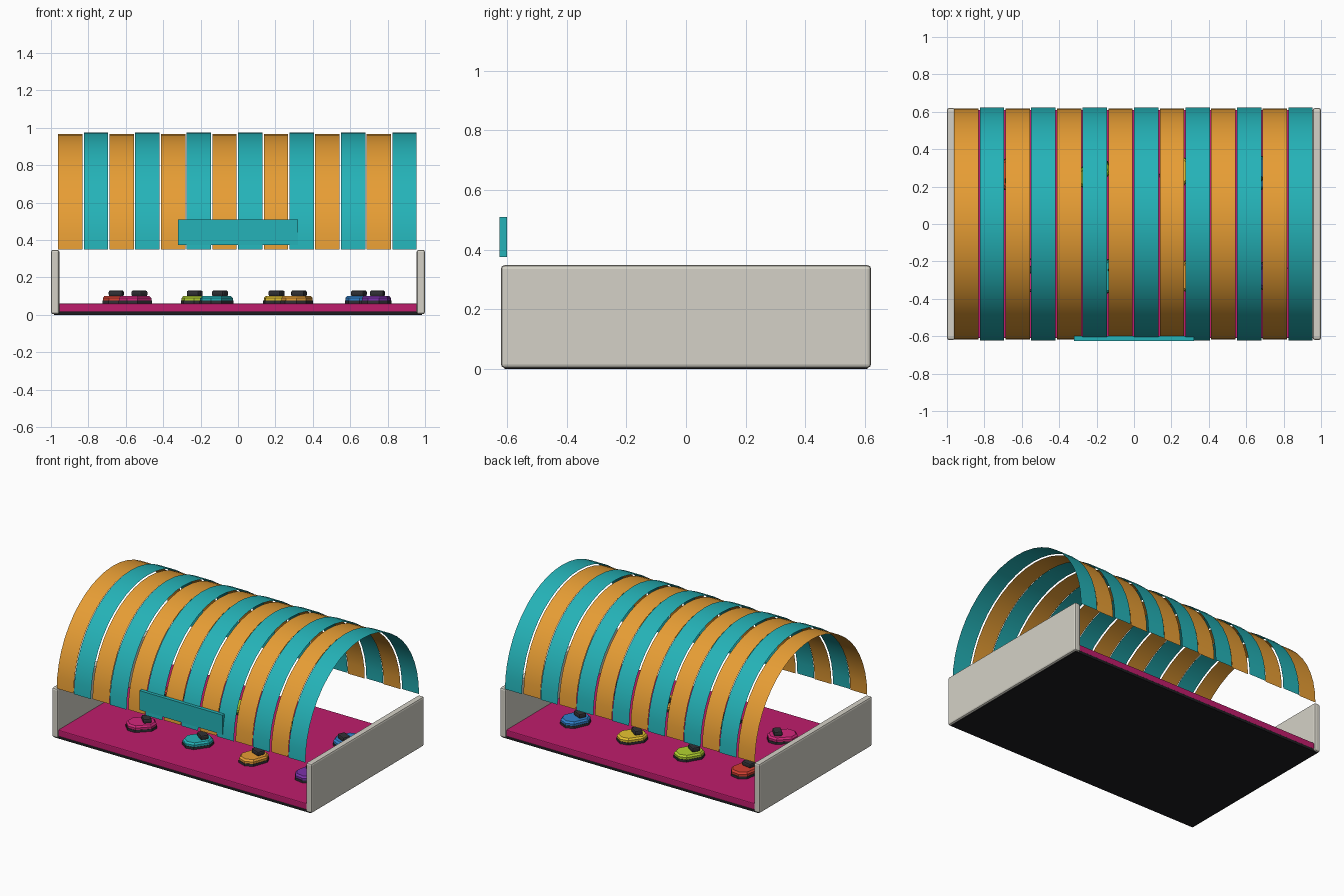
import bpy, bmesh, math
from mathutils import Vector

if "Cube" in bpy.data.objects:
    bpy.data.objects.remove(bpy.data.objects["Cube"])

COLORS = {
    "black": (0.012, 0.012, 0.014), "pink": (0.52, 0.012, 0.15), "cream": (0.66, 0.64, 0.57),
    "orange": (0.80, 0.34, 0.035), "teal": (0.018, 0.45, 0.48), "dark": (0.03, 0.03, 0.035),
    "red": (0.65, 0.05, 0.03), "lime": (0.45, 0.65, 0.03), "yellow": (0.8, 0.55, 0.03),
    "blue": (0.03, 0.22, 0.6), "magenta": (0.65, 0.02, 0.2), "purple": (0.2, 0.03, 0.4),
}


def mat(name):
    m = bpy.data.materials.get(name)
    if not m:
        m = bpy.data.materials.new(name)
        m.diffuse_color = (*COLORS[name], 1)
        m.use_nodes = True
        m.node_tree.nodes["Principled BSDF"].inputs["Base Color"].default_value = m.diffuse_color
    return m


def finish(name, bm, color):
    bmesh.ops.recalc_face_normals(bm, faces=bm.faces)
    me = bpy.data.meshes.new(name)
    bm.to_mesh(me)
    bm.free()
    me.materials.append(mat(color))
    ob = bpy.data.objects.new(name, me)
    bpy.context.collection.objects.link(ob)
    return ob


def box(name, lo, hi, color, bevel=0.0):
    lo, hi = Vector(lo), Vector(hi)
    bm = bmesh.new()
    bmesh.ops.create_cube(bm, size=1)
    for v in bm.verts:
        v.co = (lo + hi) / 2 + v.co * (hi - lo)
    ob = finish(name, bm, color)
    if bevel:
        mod = ob.modifiers.new("bevel", "BEVEL")
        mod.width = bevel
        mod.segments = 2
    return ob


def arch_strip(name, x0, x1, radius, color, segs=24):
    """Open half-round sheet spanning the hall from front to back."""
    bm = bmesh.new()
    rows = []
    for i in range(segs + 1):
        a = math.pi * i / segs
        y, z = -radius * math.cos(a), 0.35 + radius * math.sin(a)
        rows.append((bm.verts.new((x0, y, z)), bm.verts.new((x1, y, z))))
    for (a, b), (c, d) in zip(rows, rows[1:]):
        f = bm.faces.new((a, b, d, c))
        f.smooth = True
    me = finish(name, bm, color)
    # sheet normals face outward
    if me.data.polygons[segs // 2].normal.z < 0:
        me.data.flip_normals()


def octagon_slab(name, hw, hl, cut, levels, color):
    """Chamfered rectangle stacked through (z, scale) levels."""
    outline = [(hw, -hl + cut), (hw, hl - cut), (hw - cut, hl), (-hw + cut, hl),
               (-hw, hl - cut), (-hw, -hl + cut), (-hw + cut, -hl), (hw - cut, -hl)]
    bm = bmesh.new()
    rings = [[bm.verts.new((x * s, y * s, z)) for x, y in outline] for z, s in levels]
    for r, t in zip(rings, rings[1:]):
        for i in range(8):
            j = (i + 1) % 8
            bm.faces.new((r[i], r[j], t[j], t[i]))
    bm.faces.new(rings[0])
    bm.faces.new(rings[-1])
    return finish(name, bm, color)


def car(name, x, y, yaw, color):
    parts = [
        octagon_slab(name + "_bumper", 0.072, 0.095, 0.04, [(0.06, 1), (0.076, 1)], "dark"),
        octagon_slab(name + "_body", 0.07, 0.092, 0.04,
                     [(0.07, 1), (0.09, 1), (0.102, 0.88)], color),
        box(name + "_seat", (-0.038, 0.005, 0.098), (0.038, 0.06, 0.131), "dark", 0.01),
    ]
    for p in parts:
        p.location = (x, y, 0)
        p.rotation_euler.z = math.radians(yaw)


# base, floor and end walls
box("base_slab", (-0.985, -0.608, 0.0), (0.985, 0.608, 0.02), "black")
box("arena_floor", (-0.96, -0.61, 0.016), (0.96, 0.61, 0.06), "pink", 0.006)
box("left_wall", (-1, -0.62, 0.004), (-0.955, 0.62, 0.348), "cream", 0.012)
box("right_wall", (0.955, -0.62, 0.004), (1, 0.62, 0.348), "cream", 0.012)

# striped barrel roof
for i in range(14):
    x0 = -0.962 + i * 0.1375
    if i % 2:
        arch_strip(f"teal_roof_strip_{i}", x0, x0 + 0.13, 0.624, "teal")
    else:
        arch_strip(f"orange_roof_strip_{i}", x0, x0 + 0.13, 0.617, "orange")

# blank front sign
box("front_sign", (-0.32, -0.625, 0.375), (0.32, -0.6, 0.51), "teal")

# front and back rows of bumper cars, all facing outward
front = [("magenta", -0.55, -45), ("teal", -0.115, -35), ("orange", 0.315, -20), ("purple", 0.74, -10)]
back = [("red", -0.645, 170), ("lime", -0.215, 150), ("yellow", 0.225, 145), ("blue", 0.66, 155)]
for color, x, yaw in front:
    car(color + "_car", x, -0.275, yaw, color)
for color, x, yaw in back:
    car(color + "_car", x, 0.27, yaw, color)
